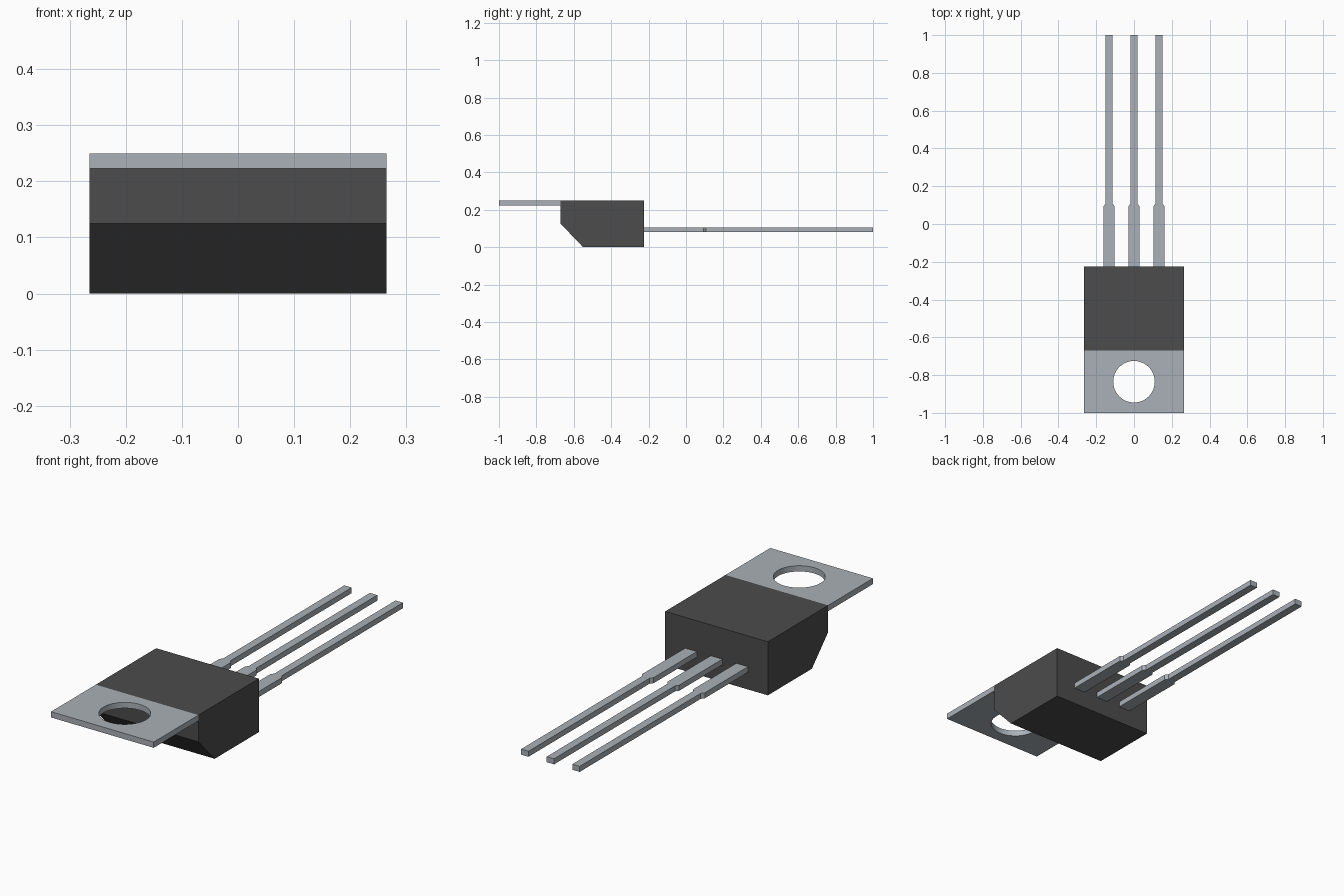
import bpy, bmesh, math
from mathutils import Vector

cube = bpy.data.objects.get("Cube")
if cube:
    bpy.data.objects.remove(cube, do_unlink=True)


def material(name, rgb):
    mat = bpy.data.materials.new(name)
    mat.use_nodes = True
    color = (*rgb, 1)
    mat.diffuse_color = color
    mat.node_tree.nodes["Principled BSDF"].inputs["Base Color"].default_value = color
    return mat


def extrude_loops(name, loops, depth, mat):
    """Fill an outline (further loops are holes) and extrude it."""
    bm = bmesh.new()
    edges = []
    for loop in loops:
        verts = [bm.verts.new(p) for p in loop]
        edges += [bm.edges.new((verts[i - 1], v)) for i, v in enumerate(verts)]
    if len(loops) == 1:
        bm.faces.new(verts)
    else:
        bmesh.ops.triangle_fill(bm, edges=edges, use_beauty=True)
    result = bmesh.ops.extrude_face_region(bm, geom=bm.faces[:], use_keep_orig=True)
    moved = [g for g in result["geom"] if isinstance(g, bmesh.types.BMVert)]
    bmesh.ops.translate(bm, verts=moved, vec=Vector(depth))
    bmesh.ops.recalc_face_normals(bm, faces=bm.faces[:])
    mesh = bpy.data.meshes.new(name)
    bm.to_mesh(mesh)
    bm.free()
    mesh.materials.append(mat)
    obj = bpy.data.objects.new(name, mesh)
    bpy.context.collection.objects.link(obj)
    return obj


plastic = material("dark grey plastic", (0.072, 0.072, 0.072))
metal = material("grey metal", (0.40, 0.44, 0.475))

HALF = 0.265
FRONT, BACK = -0.67, -0.225
TOP = 0.25

# Moulded body: side profile with a chamfered lower front edge
profile = [(FRONT, TOP), (FRONT, 0.125), (-0.55, 0), (BACK, 0), (BACK, TOP)]
extrude_loops("body", [[(-HALF, y, z) for y, z in profile]],
              (2 * HALF, 0, 0), plastic)

# Mounting tab with a round hole
z = 0.223
outline = [(-HALF, -1, z), (HALF, -1, z), (HALF, FRONT, z), (-HALF, FRONT, z)]
sides = 48
angles = [math.tau * i / sides for i in range(sides)]
hole = [(0.11 * math.cos(a), -0.835 + 0.11 * math.sin(a), z) for a in angles]
tab = extrude_loops("mounting_tab", [outline, hole], (0, 0, TOP - z), metal)
bpy.ops.object.select_all(action="DESELECT")
tab.select_set(True)
bpy.context.view_layer.objects.active = tab
bpy.ops.object.shade_smooth_by_angle(angle=math.radians(30))

# Three leads, wide near the body and tapering to a narrow end
half_lead = [(0.03, BACK), (0.03, 0.093), (0.019, 0.107), (0.019, 1)]
for side, x in (("right", -0.132), ("middle", 0), ("left", 0.132)):
    lead = [(x + w, y, 0.08) for w, y in half_lead]
    lead += [(x - w, y, 0.08) for w, y in reversed(half_lead)]
    extrude_loops(side + "_lead", [lead], (0, 0, 0.026), metal)
